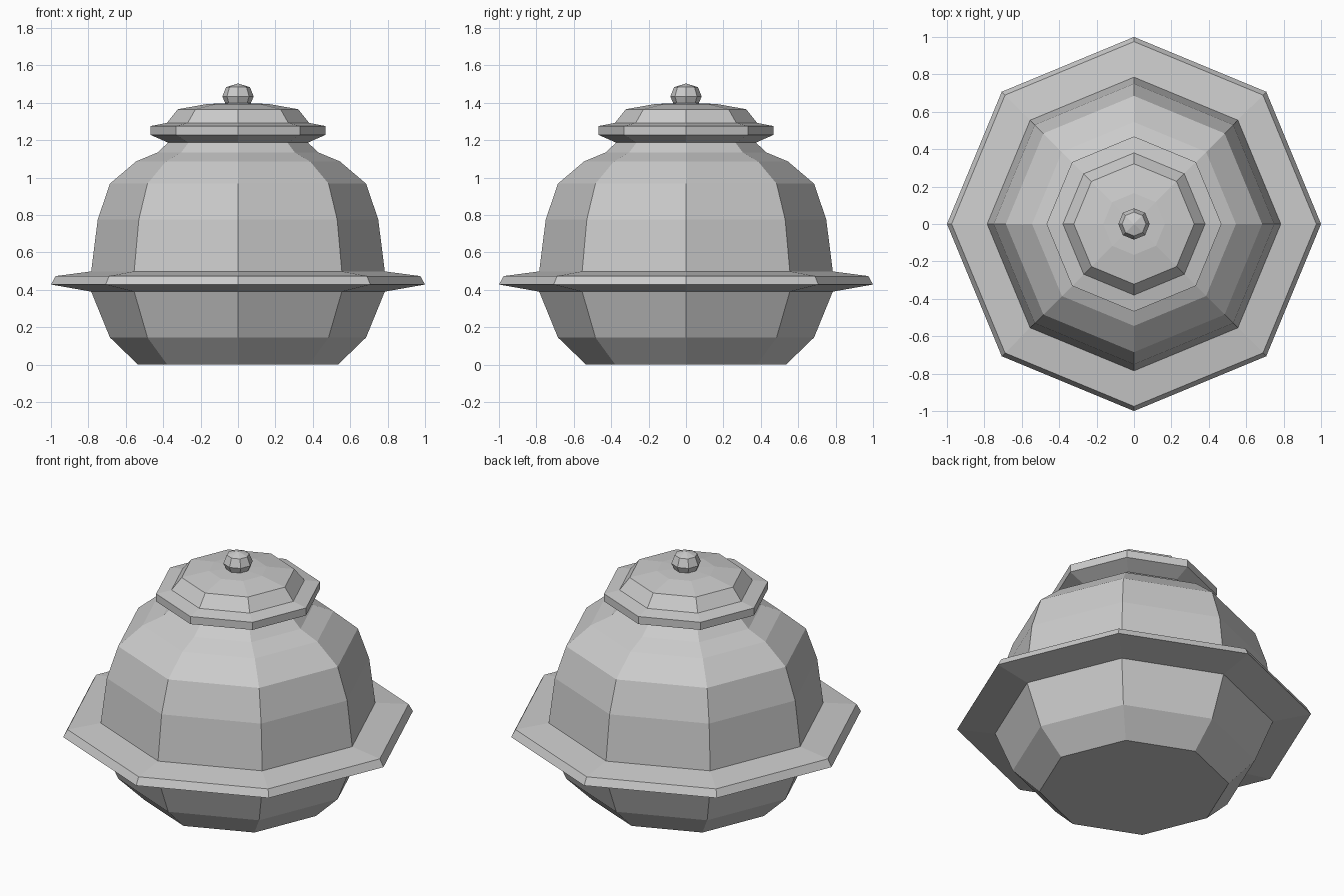
import bpy
import bmesh
import math

SIDES = 8

cube = bpy.data.objects.get("Cube")
if cube:
    bpy.data.objects.remove(cube, do_unlink=True)

# One plain grey for the whole pot
grey = bpy.data.materials.new("plain_grey")
grey.use_nodes = True
colour = (0.6, 0.6, 0.6, 1.0)
grey.diffuse_color = colour
grey.node_tree.nodes["Principled BSDF"].inputs["Base Color"].default_value = colour


def turned(name, profile):
    """Revolve (radius, height) points, bottom to top, into a closed flat-faced solid."""
    bm = bmesh.new()
    rings = []
    for r, z in profile:
        if r == 0:
            rings.append([bm.verts.new((0, 0, z))] * SIDES)
        else:
            angles = [math.tau * i / SIDES for i in range(SIDES)]
            rings.append([bm.verts.new((r * math.cos(a), r * math.sin(a), z)) for a in angles])
    for low, high in zip(rings, rings[1:]):
        for i in range(SIDES):
            j = (i + 1) % SIDES
            corners = dict.fromkeys((low[i], low[j], high[j], high[i]))
            bm.faces.new(list(corners))
    # Flat caps where an end does not close to a point
    for ring in (rings[0], rings[-1]):
        if ring[0] is not ring[1]:
            bm.faces.new(ring)
    bmesh.ops.recalc_face_normals(bm, faces=bm.faces)
    mesh = bpy.data.meshes.new(name)
    bm.to_mesh(mesh)
    bm.free()
    mesh.materials.append(grey)
    obj = bpy.data.objects.new(name, mesh)
    bpy.context.collection.objects.link(obj)
    return obj


# Rounded pot with a wide flange around the waist
turned("pot_body", [
    (0.535, 0), (0.685, 0.145), (0.785, 0.39),
    (1.0, 0.428), (0.975, 0.473), (0.785, 0.498),
    (0.75, 0.775), (0.685, 0.967), (0.545, 1.086),
    (0.43, 1.134), (0.37, 1.19),
])

# Lid with an upright rim, a bevelled step and a shallow dome
turned("lid", [
    (0.375, 1.187), (0.468, 1.228), (0.468, 1.275),
    (0.38, 1.292), (0.322, 1.365), (0.165, 1.393), (0, 1.4),
])

# Small faceted knob
turned("lid_knob", [
    (0.05, 1.375), (0.066, 1.393), (0.084, 1.433),
    (0.064, 1.483), (0, 1.503),
])
